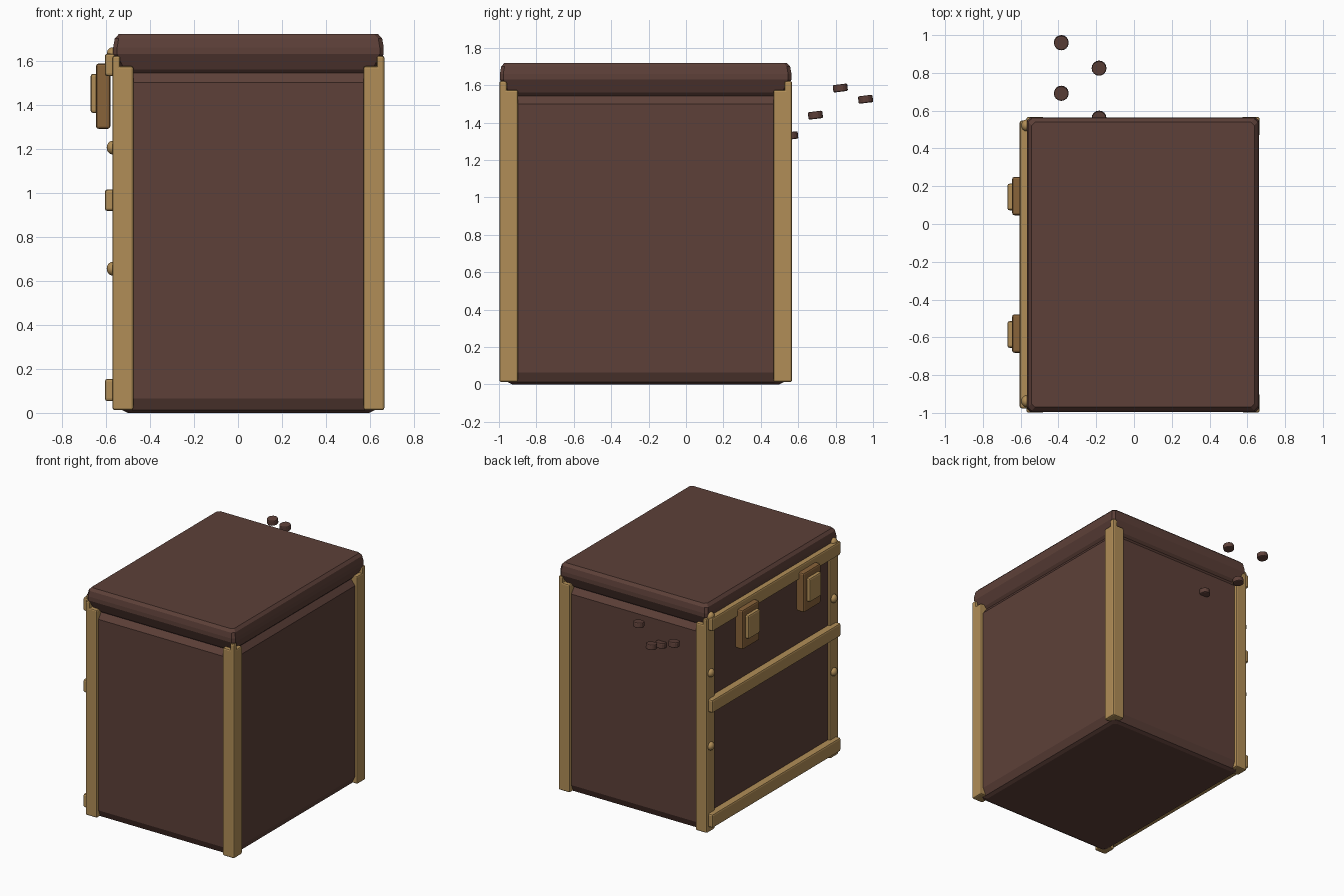
import bpy, bmesh
from math import radians
from mathutils import Matrix, Vector

if "Cube" in bpy.data.objects:
    bpy.data.objects.remove(bpy.data.objects["Cube"])


def material(name, rgb):
    m = bpy.data.materials.new(name)
    m.use_nodes = True
    m.diffuse_color = (*rgb, 1)
    m.node_tree.nodes["Principled BSDF"].inputs["Base Color"].default_value = (*rgb, 1)
    return m


BROWN = material("dark brown wood", (0.109, 0.051, 0.04))
BRASS = material("tan brass", (0.44, 0.27, 0.095))
BRONZE = material("dark bronze", (0.25, 0.125, 0.042))

# Outer limits of the trunk
X0, X1, Y0, Y1 = -0.57, 0.665, -0.998, 0.567


def finish(name, bm, mat):
    bmesh.ops.recalc_face_normals(bm, faces=bm.faces)
    mesh = bpy.data.meshes.new(name)
    bm.to_mesh(mesh)
    bm.free()
    mesh.materials.append(mat)
    ob = bpy.data.objects.new(name, mesh)
    bpy.context.scene.collection.objects.link(ob)
    return ob


def box(name, xs, ys, zs, mat, bevel=0.01):
    bm = bmesh.new()
    lo, hi = (Vector(c) for c in zip(xs, ys, zs))
    size = hi - lo
    bmesh.ops.create_cube(bm, size=1, matrix=Matrix.Translation((lo + hi) / 2)
                          @ Matrix.Diagonal((*size, 1)))
    ob = finish(name, bm, mat)
    mod = ob.modifiers.new("edges", "BEVEL")
    mod.width = bevel
    mod.segments = 2
    return ob


def shell(name, profile, cut, mat):
    """Stack of rectangles with clipped corners; profile holds (inset, z)."""
    bm = bmesh.new()
    rings = []
    for inset, z in profile:
        a, b, c, d = X0 + inset, X1 - inset, Y0 + inset, Y1 - inset
        pts = [(a + cut, c), (b - cut, c), (b, c + cut), (b, d - cut),
               (b - cut, d), (a + cut, d), (a, d - cut), (a, c + cut)]
        rings.append([bm.verts.new((x, y, z)) for x, y in pts])
    for low, high in zip(rings, rings[1:]):
        for i in range(8):
            j = (i + 1) % 8
            bm.faces.new((low[i], low[j], high[j], high[i]))
    bm.faces.new(rings[0])
    bm.faces.new(rings[-1])
    return finish(name, bm, mat)


# Trunk body and overhanging lid
shell("trunk_body", [(0.07, 0), (0.045, 0.012), (0.02, 0.065),
                     (0.02, 1.5), (0.065, 1.56)], 0.02, BROWN)
shell("trunk_lid", [(0.055, 1.54), (0.035, 1.56), (0.003, 1.63), (0.003, 1.66),
                    (0.01, 1.7), (0.028, 1.72)], 0.018, BROWN)

# Corner posts, each with a narrow raised step at the outer corner
for side, x, dx in (("right", X0, 1), ("left", X1, -1)):
    for end, y, dy in (("front", Y0, 1), ("back", Y1, -1)):
        for part, w, zs in (("post", 0.095, (0.013, 1.575)),
                            ("post_tip", 0.035, (1.5, 1.622))):
            box(f"{end}_{side}_{part}", sorted((x, x + dx * w)),
                sorted((y, y + dy * (w + 0.005))), zs, BRASS)

# Rails across the right side
for name, zs in (("lower", (0.053, 0.155)), ("middle", (0.917, 1.015)),
                 ("upper", (1.53, 1.632))):
    box(name + "_rail", (-0.605, -0.545), (-0.977, 0.548), zs, BRASS, 0.012)

# Rivets on the right-hand posts
for end, y in (("front", -0.938), ("back", 0.522)):
    for i, z in enumerate((0.655, 1.205, 1.63)):
        bm = bmesh.new()
        bmesh.ops.create_uvsphere(
            bm, u_segments=16, v_segments=10, radius=0.031,
            matrix=Matrix.Translation((-0.57, y, z)) @ Matrix.Diagonal((0.85, 1, 1, 1)))
        for f in bm.faces:
            f.smooth = True
        finish(f"{end}_rivet_{i + 1}", bm, BRASS)

# Clasps: a dark plate carrying a lighter block
for end, y in (("front", -0.58), ("back", 0.148)):
    box(end + "_clasp_plate", (-0.645, -0.58), (y - 0.102, y + 0.102),
        (1.29, 1.587), BRONZE, 0.012)
    box(end + "_clasp_block", (-0.67, -0.635), (y - 0.076, y + 0.066),
        (1.362, 1.54), BRASS, 0.012)

# Small tilted studs behind the trunk
for i, (x, y, z) in enumerate(((-0.385, 0.96, 1.525), (-0.185, 0.825, 1.585),
                               (-0.385, 0.692, 1.44), (-0.185, 0.56, 1.33))):
    bm = bmesh.new()
    bmesh.ops.create_cone(
        bm, cap_ends=True, segments=16, radius1=0.039, radius2=0.039, depth=0.04,
        matrix=Matrix.Translation((x, y, z)) @ Matrix.Rotation(radians(7), 4, "X"))
    stud = finish(f"stud_{i + 1}", bm, BROWN)
    mod = stud.modifiers.new("edges", "BEVEL")
    mod.width = 0.007
    mod.segments = 2
